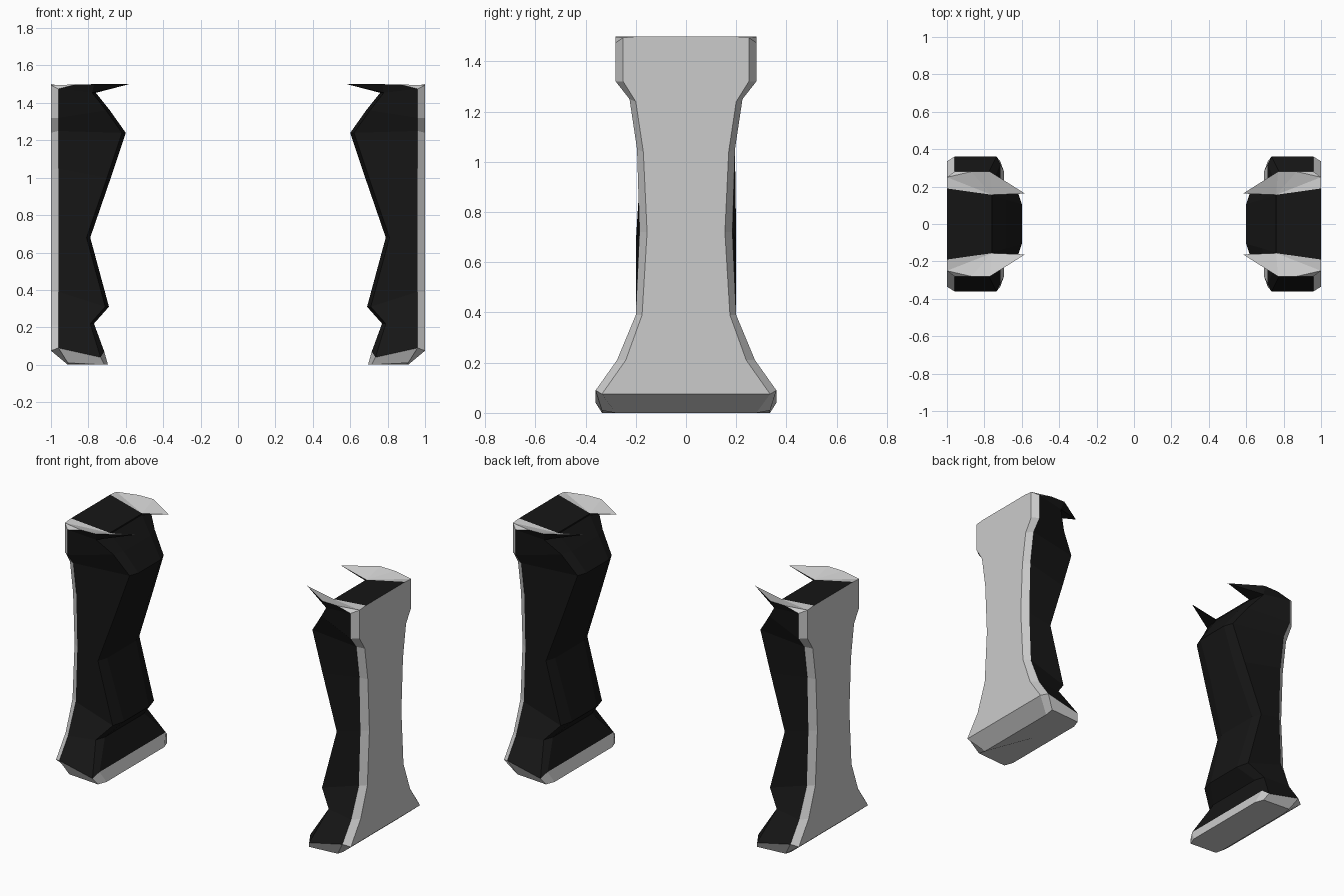
import bpy, bmesh

if "Cube" in bpy.data.objects:
    bpy.data.objects.remove(bpy.data.objects["Cube"])

grey = bpy.data.materials.new("grey_shell")
grey.diffuse_color = (0.6, 0.6, 0.6, 1)
grey.use_nodes = True
grey.node_tree.nodes["Principled BSDF"].inputs["Base Color"].default_value = grey.diffuse_color
dark = bpy.data.materials.new("dark_lining")
dark.diffuse_color = (0.008, 0.008, 0.008, 1)
dark.use_nodes = True
dark.node_tree.nodes["Principled BSDF"].inputs["Base Color"].default_value = dark.diffuse_color

# Cross-sections from top to sole: outer x, plate z, plate half-width,
# rim z, rim half-width, inner z, inner x, side half-width, inner half-width
ROWS = [
    (1.00, 1.495, .25, 1.475, .28, 1.454, .76, .26, .155),
    (1.00, 1.32, .25, 1.32, .28, 1.36, .685, .20, .13),
    (1.00, 1.24, .20, 1.25, .225, 1.24, .60, .165, .107),
    (1.00, 1.04, .17, 1.05, .195, 1.00, .68, .18, .11),
    (1.00, .72, .155, .72, .185, .68, .79, .20, .14),
    (1.00, .39, .175, .39, .20, .31, .69, .20, .12),
    (1.00, .21, .24, .21, .275, .22, .77, .25, .19),
    (1.00, .075, .335, .09, .36, .07, .715, .36, .32),
    (.91, 0.0, .28, .01, .335, 0.0, .695, .335, .28),
]


def build_leg(name, side):
    bm = bmesh.new()

    def vert(x, y, z):
        return bm.verts.new((side * x, y, z))

    def face(verts, mat):
        bm.faces.new(verts).material_index = mat

    # Lofted body: eight points round each section
    rings = []
    for i, (xo, za, wa, zb, wb, zi, xi, wc, wd) in enumerate(ROWS):
        xb = xo if i == len(ROWS) - 1 else xo - .04
        zc = .04 if i == len(ROWS) - 2 else zi
        half = [(xi, wd, zi), (xi + .02, wc, zc), (xb, wb, zb), (xo, wa, za)]
        ring = [vert(x, -y, z) for x, y, z in half]
        ring += [vert(*p) for p in reversed(half)]
        rings.append(ring)
    for i, (r, q) in enumerate(zip(rings, rings[1:])):
        for k in range(8):
            if i == 0 and k in (1, 5):
                continue            # upper walls are made with the flaps
            shell = k in (2, 3, 4) or i == len(rings) - 2
            n = (k + 1) % 8
            face((r[k], r[n], q[n], q[k]), 0 if shell else 1)
    face(rings[-1], 0)              # sole

    # Top lining and the two pointed flaps
    top, low = rings[0], rings[1]
    inner_edge, outer_edge = [], []
    for s, (d, c, b, a) in ((-1, (0, 1, 2, 3)), (1, (7, 6, 5, 4))):
        e = vert(1, s * .19, 1.5)
        h = vert(.76, s * .156, 1.462)
        f0 = vert(.87, s * .28, 1.498)
        f1 = vert(.77, s * .28, 1.5)
        g = vert(.583, s * .163, 1.5)
        face((top[a], h, e), 0)
        face((top[a], top[b], f0), 0)
        face((top[a], f0, h), 0)
        face((f0, f1, h), 0)
        face((f1, g, h), 0)
        face((top[c], f1, g), 1)
        face((top[c], g, top[d]), 1)
        face((top[d], g, h), 1)
        face((top[b], f0, f1, top[c]), 1)
        face((top[b], top[c], low[c], low[b]), 1)
        inner_edge.append(h)
        outer_edge.append(e)
    face((inner_edge[0], inner_edge[1], outer_edge[1], outer_edge[0]), 1)
    face((inner_edge[0], inner_edge[1], top[7], top[0]), 1)
    face((top[3], top[4], outer_edge[1], outer_edge[0]), 0)

    bmesh.ops.recalc_face_normals(bm, faces=bm.faces[:])
    mesh = bpy.data.meshes.new(name)
    bm.to_mesh(mesh)
    bm.free()
    mesh.materials.append(grey)
    mesh.materials.append(dark)
    obj = bpy.data.objects.new(name, mesh)
    bpy.context.collection.objects.link(obj)


build_leg("right_support_leg", 1)
build_leg("left_support_leg", -1)
